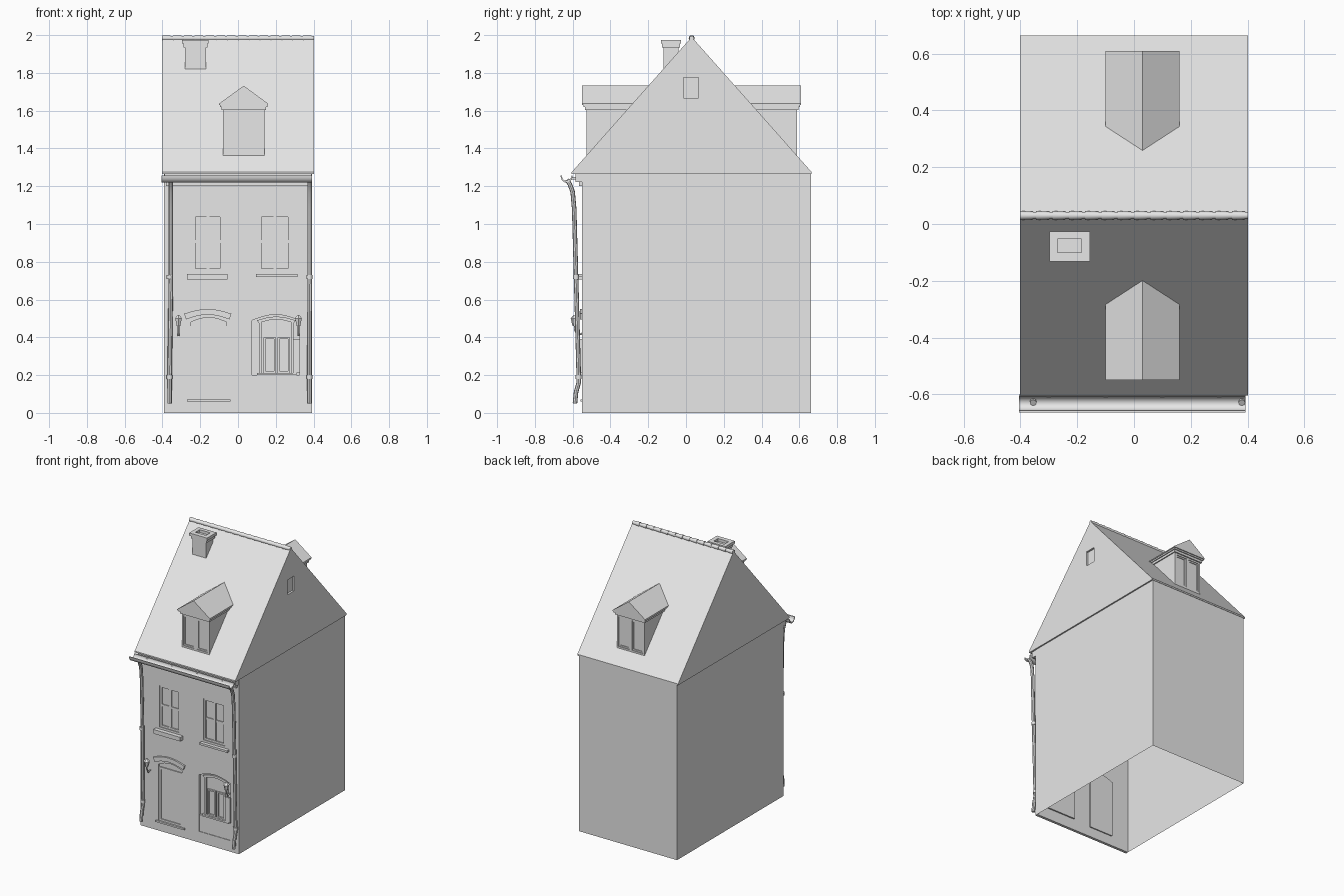
import bpy, bmesh, math
from mathutils import Vector

cube = bpy.data.objects.get("Cube")
if cube:
    bpy.data.objects.remove(cube, do_unlink=True)

plaster = bpy.data.materials.new("light_grey")
plaster.use_nodes = True
GREY = (0.8, 0.8, 0.8, 1)
plaster.diffuse_color = GREY
plaster.node_tree.nodes["Principled BSDF"].inputs["Base Color"].default_value = GREY


def finish(name, bm):
    bmesh.ops.recalc_face_normals(bm, faces=bm.faces)
    mesh = bpy.data.meshes.new(name)
    bm.to_mesh(mesh)
    bm.free()
    mesh.materials.append(plaster)
    ob = bpy.data.objects.new(name, mesh)
    bpy.context.collection.objects.link(ob)
    return ob


def prism(name, profile, axis, a, b):
    """Extrude a profile along x (profile is y,z), y (x,z) or z (x,y)."""
    bm = bmesh.new()
    place = {"x": lambda p, t: (t, p[0], p[1]),
             "y": lambda p, t: (p[0], t, p[1]),
             "z": lambda p, t: (p[0], p[1], t)}[axis]
    rings = [[bm.verts.new(place(p, t)) for p in profile] for t in (a, b)]
    bm.faces.new(rings[0])
    bm.faces.new(rings[1])
    n = len(profile)
    for i in range(n):
        j = (i + 1) % n
        bm.faces.new((rings[0][i], rings[0][j], rings[1][j], rings[1][i]))
    return finish(name, bm)


def box(name, x, y, z):
    return prism(name, [(x[0], y[0]), (x[1], y[0]), (x[1], y[1]), (x[0], y[1])], "z", *z)


def activate(ob):
    bpy.ops.object.select_all(action="DESELECT")
    ob.select_set(True)
    bpy.context.view_layer.objects.active = ob


def smooth(ob):
    activate(ob)
    bpy.ops.object.shade_smooth_by_angle(angle=math.radians(40))


def cut(ob, cutter):
    mod = ob.modifiers.new("opening", "BOOLEAN")
    mod.operation = "DIFFERENCE"
    mod.object = cutter
    activate(ob)
    bpy.ops.object.modifier_apply(modifier=mod.name)
    bpy.data.objects.remove(cutter, do_unlink=True)


def arc(x0, x1, spring, rise, steps=8):
    return [(x0 + (x1 - x0) * i / steps, spring + rise * math.sin(math.pi * i / steps))
            for i in range(steps + 1)]


def arched(x0, x1, z0, spring, rise):
    return [(x1, z0), (x0, z0)] + arc(x0, x1, spring, rise)


def arch_band(name, x0, x1, spring, rise, width, y):
    low, high = arc(x0, x1, spring, rise), arc(x0 - 0.01, x1 + 0.01, spring + width, rise)
    return prism(name, low + high[::-1], "y", *y)


def frame(name, x, z, y, w):
    box(name + "_left", (x[0], x[0] + w), y, z)
    box(name + "_right", (x[1] - w, x[1]), y, z)
    inner = (x[0] + w, x[1] - w)
    box(name + "_bottom", inner, y, (z[0], z[0] + w))
    box(name + "_top", inner, y, (z[1] - w, z[1]))


def tube(name, points, radius):
    data = bpy.data.curves.new(name, "CURVE")
    data.dimensions = "3D"
    data.bevel_depth = radius
    data.bevel_resolution = 2
    data.use_fill_caps = True
    line = data.splines.new("POLY")
    line.points.add(len(points) - 1)
    for point, co in zip(line.points, points):
        point.co = (*co, 1)
    data.materials.append(plaster)
    ob = bpy.data.objects.new(name, data)
    bpy.context.collection.objects.link(ob)
    activate(ob)
    bpy.ops.object.convert(target="MESH")
    smooth(bpy.context.object)


def cone(name, centre, r1, r2, depth, sides=8, along_x=False):
    bm = bmesh.new()
    bmesh.ops.create_cone(bm, cap_ends=True, segments=sides, radius1=r1, radius2=r2, depth=depth)
    ob = finish(name, bm)
    ob.location = centre
    if along_x:
        ob.rotation_euler.y = math.pi / 2
    smooth(ob)


# Walls: open underneath, front left free for the facade
WALL, EAVE, BACK, RIDGE_Y = 0.392, 1.265, 0.662, 0.03
walls = box("walls", (-WALL, WALL), (-0.53, BACK), (0, EAVE))
bm = bmesh.new()
bm.from_mesh(walls.data)
bm.normal_update()
gone = [f for f in bm.faces if f.normal.z < -0.9 or f.normal.y < -0.9]
bmesh.ops.delete(bm, geom=gone, context="FACES")
bm.to_mesh(walls.data)
bm.free()

# Facade with door, shop window and two upper windows
FRONT = -0.55
facade = box("facade", (-WALL, WALL), (FRONT, -0.53), (0, EAVE))
door_shape = arched(-0.25, -0.06, 0.07, 0.48, 0.025)
shop_shape = arched(0.075, 0.325, 0.08, 0.49, 0.03)
for shape in (door_shape, shop_shape):
    cut(facade, prism("cutter", shape, "y", -0.6, -0.5))
for side, x in (("right", (-0.24, -0.08)), ("left", (0.11, 0.28))):
    z = (0.75, 1.05)
    cut(facade, box("cutter", x, (-0.6, -0.5), z))
    box(side + "_window_glass", x, (-0.537, -0.525), z)
    frame(side + "_window_frame", x, z, (-0.545, -0.537), 0.014)
    mid = sum(x) / 2
    box(side + "_window_mullion", (mid - 0.008, mid + 0.008), (-0.544, -0.537), z)
    box(side + "_window_transom", x, (-0.543, -0.537), (0.9, 0.915))
box("right_window_sill", (-0.27, -0.055), (-0.58, -0.54), (0.705, 0.735))
box("left_window_sill", (0.095, 0.315), (-0.575, -0.54), (0.72, 0.735))

# Front door
prism("door_leaf", door_shape, "y", -0.538, -0.522)
frame("door_frame", (-0.25, -0.06), (0.07, 0.46), (-0.545, -0.538), 0.016)
arch_band("door_lintel", -0.275, -0.045, 0.495, 0.025, 0.03, (-0.562, -0.545))
box("door_step", (-0.27, -0.04), (-0.558, -0.53), (0.06, 0.072))

# Shop window with lower panel, panes and open shutter
prism("shop_window_back", shop_shape, "y", -0.532, -0.52)
box("shop_window_panel", (0.075, 0.325), (-0.546, -0.53), (0.08, 0.2))
box("shop_window_sill", (0.1, 0.31), (-0.556, -0.53), (0.2, 0.212))
arch_band("shop_window_arch", 0.11, 0.295, 0.475, 0.02, 0.015, (-0.545, -0.53))
for x in (0.11, 0.28):
    box("shop_window_jamb", (x, x + 0.015), (-0.545, -0.53), (0.21, 0.48))
for x in (0.135, 0.21):
    frame("shop_pane", (x, x + 0.065), (0.212, 0.4), (-0.543, -0.53), 0.01)
box("shop_shutter", (0.29, 0.328), (-0.56, -0.55), (0.21, 0.39))

# Main roof, with a small window in one gable
roof = prism("roof", [(-0.605, EAVE), (BACK + 0.003, EAVE), (BACK + 0.003, EAVE + 0.01),
                      (RIDGE_Y, 1.99), (-0.605, EAVE + 0.01)], "x", -0.402, 0.402)
cut(roof, box("cutter", (0.388, 0.5), (-0.012, 0.066), (1.668, 1.775)))

# Overlapping ridge tiles
tiles = 14
for i in range(tiles):
    cone("ridge_tile", (-0.402 + 0.804 * (i + 0.5) / tiles, RIDGE_Y, 1.984),
         0.016, 0.0125, 0.804 / tiles, 10, True)

# Chimney with a flared open cap
box("chimney_stack", (-0.28, -0.17), (-0.12, -0.04), (1.78, 1.945))
box("chimney_collar", (-0.288, -0.162), (-0.126, -0.033), (1.935, 1.955))
cap = box("chimney_cap", (-0.297, -0.155), (-0.132, -0.026), (1.955, 1.975))
cut(cap, box("cutter", (-0.27, -0.185), (-0.1, -0.052), (1.94, 2.1)))


# Dormers, one on each slope
def dormer(label, s):
    def ys(a, b):
        return tuple(sorted((RIDGE_Y + s * a, RIDGE_Y + s * b)))
    box(label + "_body", (-0.08, 0.14), ys(0.15, 0.547), (1.362, 1.61))
    box(label + "_lower_cornice", (-0.088, 0.148), ys(0.15, 0.566), (1.604, 1.62))
    box(label + "_upper_cornice", (-0.095, 0.155), ys(0.15, 0.573), (1.62, 1.634))
    prism(label + "_roof", [(-0.1, 1.63), (0.16, 1.63), (0.16, 1.637), (0.03, 1.732),
                            (-0.1, 1.637)], "y", *ys(0.15, 0.58))
    face = ys(0.545, 0.557)
    frame(label + "_frame", (-0.08, 0.14), (1.362, 1.605), face, 0.013)
    box(label + "_mullion", (0.02, 0.04), face, (1.375, 1.592))
    for x in (-0.067, 0.04):
        frame(label + "_sash", (x, x + 0.087), (1.375, 1.592), ys(0.545, 0.552), 0.01)


dormer("front_dormer", -1)
dormer("back_dormer", 1)

# Cornice and half-round gutter
box("cornice", (-0.38, 0.38), (-0.567, FRONT), (1.2, 1.222))
box("fascia", (-0.39, 0.39), (-0.585, FRONT), (1.222, EAVE))
steps = 10
bowl = [[(-0.632 + r * math.cos(math.pi + math.pi * i / steps),
          1.256 + 1.15 * r * math.sin(math.pi + math.pi * i / steps)) for i in range(steps + 1)]
        for r in (0.032, 0.025)]
smooth(prism("gutter", bowl[0] + bowl[1][::-1], "x", -0.405, 0.392))
for x in (-0.3, -0.1, 0.1, 0.3):
    box("gutter_bracket", (x - 0.008, x + 0.008), (-0.61, -0.58), (1.235, 1.25))

# Downpipes and wall lanterns on both sides
for side, top, foot, lamp in (("right", -0.355, -0.362, -0.315), ("left", 0.38, 0.378, 0.32)):
    tube(side + "_downpipe", [(top, -0.63, 1.235), (top, -0.615, 1.21), (top, -0.6, 1.17),
                              (top, -0.592, 1.08), (top, -0.582, 0.72), (foot, -0.568, 0.2),
                              (foot, -0.568, 0.16), (foot, -0.582, 0.11), (foot, -0.588, 0.05)],
         0.012)
    for z, y in ((0.72, -0.582), (0.19, -0.568)):
        cone(side + "_pipe_collar", (foot, y, z), 0.016, 0.016, 0.02, 10)
    tube(side + "_lantern_arm", [(lamp, -0.55, 0.42), (lamp, -0.575, 0.41),
                                 (lamp, -0.588, 0.44), (lamp, -0.59, 0.47)], 0.005)
    cone(side + "_lantern_glass", (lamp, -0.59, 0.48), 0.011, 0.02, 0.04, 6)
    cone(side + "_lantern_hood", (lamp, -0.59, 0.508), 0.024, 0.006, 0.018, 6)
